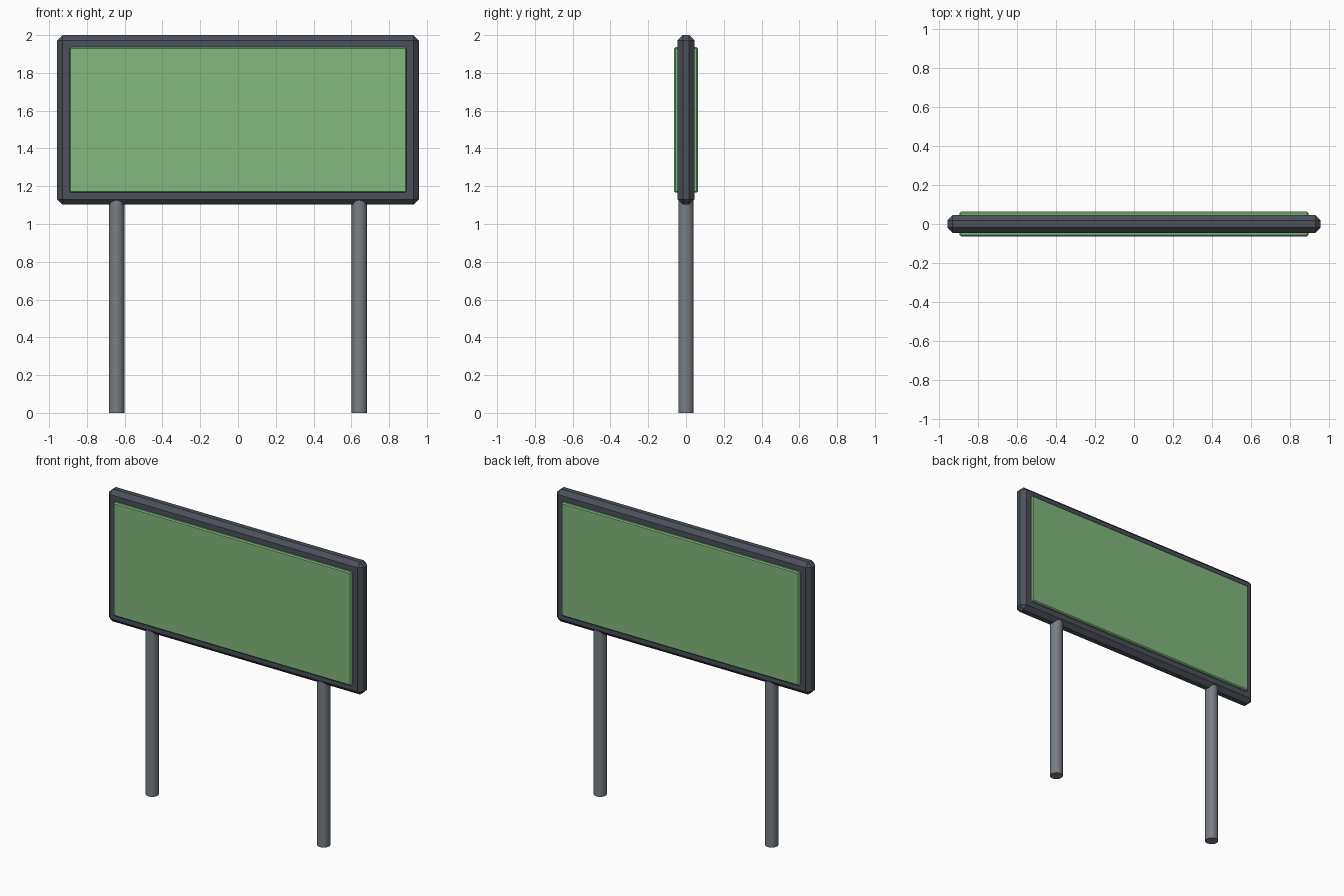
import bpy
import math

if "Cube" in bpy.data.objects:
    bpy.data.objects.remove(bpy.data.objects["Cube"])


def material(name, color):
    mat = bpy.data.materials.new(name)
    mat.diffuse_color = (*color, 1.0)
    mat.use_nodes = True
    mat.node_tree.nodes["Principled BSDF"].inputs["Base Color"].default_value = mat.diffuse_color
    return mat


def bevelled_box(name, center, size, bevel, mat):
    bpy.ops.mesh.primitive_cube_add(size=1, location=center)
    ob = bpy.context.object
    ob.name = name
    ob.scale = size
    bpy.ops.object.transform_apply(location=False, rotation=False, scale=True)
    mod = ob.modifiers.new("chamfer", 'BEVEL')
    mod.width = bevel
    mod.segments = 1
    ob.data.materials.append(mat)
    return ob


dark = material("dark_frame", (0.07, 0.08, 0.10))
steel = material("steel", (0.19, 0.21, 0.23))
green = material("green_panel", (0.22, 0.48, 0.21))

# Chamfered sign body
bevelled_box("sign_frame", (0, 0, 1.551), (1.914, 0.09, 0.898), 0.028, dark)

# Raised display panels on both faces
for name, side in (("front_panel", -1), ("back_panel", 1)):
    bevelled_box(name, (0, side * 0.05, 1.551), (1.786, 0.026, 0.77), 0.007, green)

# Two round posts running up into the frame
for name, side in (("left_post", -1), ("right_post", 1)):
    top = 1.15
    bpy.ops.mesh.primitive_cylinder_add(vertices=20, radius=0.041, depth=top,
                                        location=(side * 0.643, 0, top / 2))
    post = bpy.context.object
    post.name = name
    post.data.materials.append(steel)
    bpy.ops.object.shade_smooth_by_angle(angle=math.radians(35))
